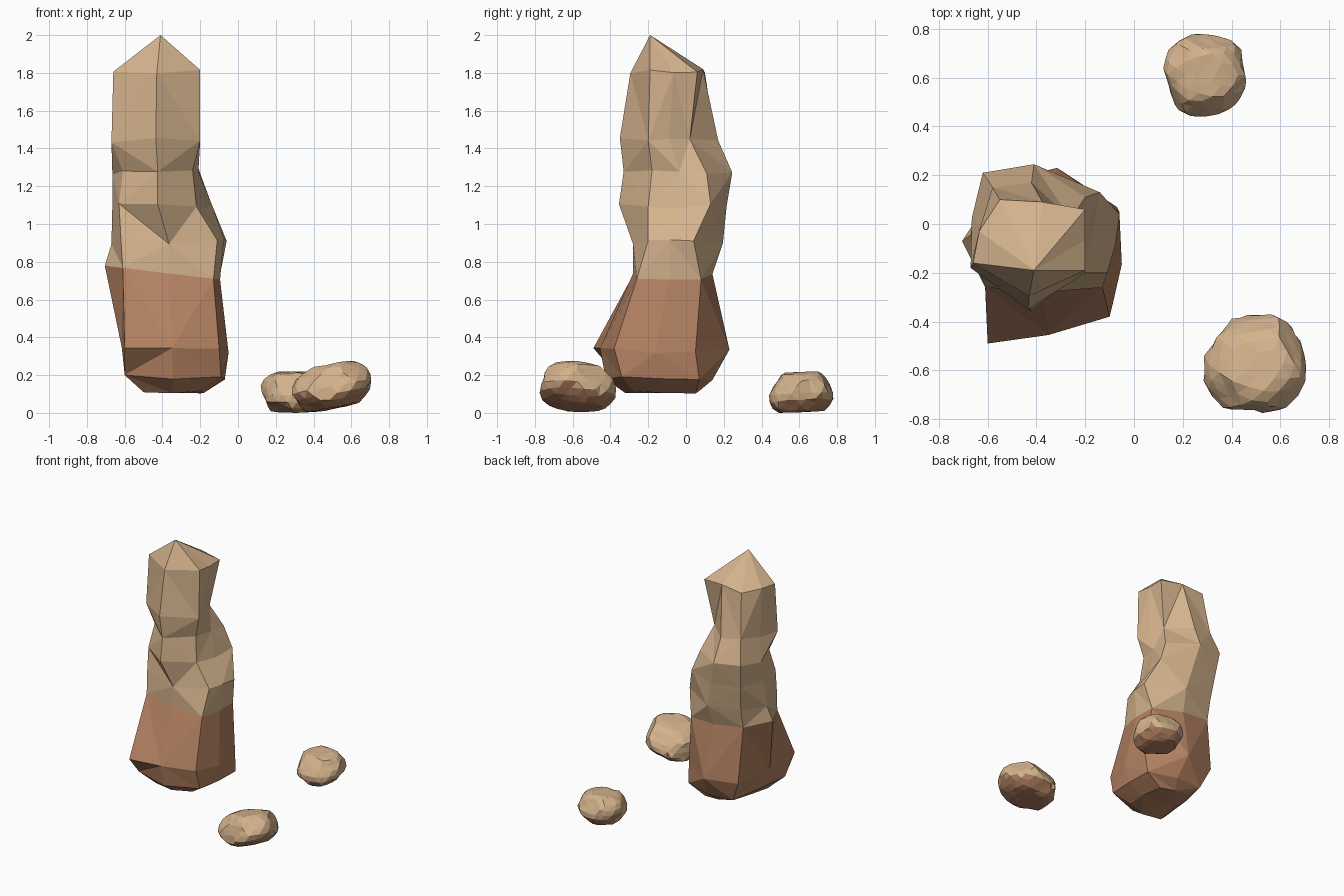
import bpy, bmesh, math, random
from mathutils import Vector

cube = bpy.data.objects.get("Cube")
if cube:
    bpy.data.objects.remove(cube, do_unlink=True)


def make_material(name, colour):
    mat = bpy.data.materials.new(name)
    mat.use_nodes = True
    mat.diffuse_color = (*colour, 1)
    shader = next(n for n in mat.node_tree.nodes if n.type == 'BSDF_PRINCIPLED')
    shader.inputs["Base Color"].default_value = (*colour, 1)
    return mat


MATERIALS = [make_material("tan_sandstone", (0.66, 0.45, 0.265)),
             make_material("brown_sandstone", (0.45, 0.22, 0.12))]


def finish(name, bm, is_brown):
    """Turn a bmesh into a flat-shaded object, with brown faces chosen by a rule."""
    bmesh.ops.triangulate(bm, faces=bm.faces[:])
    bmesh.ops.recalc_face_normals(bm, faces=bm.faces[:])
    for face in bm.faces:
        face.smooth = False
        face.material_index = int(is_brown(face))
    mesh = bpy.data.meshes.new(name)
    bm.to_mesh(mesh)
    bm.free()
    for mat in MATERIALS:
        mesh.materials.append(mat)
    obj = bpy.data.objects.new(name, mesh)
    bpy.context.scene.collection.objects.link(obj)
    return obj


# Rock pillar rings: height, four corners (front -x, front +x, back +x, back -x),
# then how far the middle of the front, +x, back and -x sides bulges out
RINGS = [
    (0.12, (-.50, -.30), (-.20, -.28), (-.20, .05), (-.45, .05), (.03, .02, .02, .02)),
    (0.19, (-.60, -.37), (-.09, -.34), (-.07, .07), (-.50, .13), (.07, .01, .04, .03)),
    (0.33, (-.60, -.49), (-.10, -.38), (-.06, .05), (-.57, .17), (.02, .03, .12, .03)),
    (0.74, (-.61, -.26), (-.13, -.26), (-.10, .08), (-.58, .12), (.02, .02, .04, .11)),
    (0.91, (-.62, -.24), (-.11, -.20), (-.06, .04), (-.58, .15), (.06, .01, .10, .07)),
    (1.09, (-.63, -.21), (-.22, -.20), (-.14, .13), (-.60, .18), (.15, .01, .06, .05)),
    (1.28, (-.61, -.16), (-.24, -.18), (-.20, .11), (-.62, .21), (.16, .01, .085, .05)),
    (1.45, (-.67, -.18), (-.20, -.20), (-.26, .02), (-.58, .15), (.16, .01, .085, .01)),
    (1.81, (-.66, -.16), (-.20, -.19), (-.20, .06), (-.55, .10), (.12, .00, .01, .03)),
]
SPLIT_RING = 3
SLOPE = 0.12
OUTWARD = [Vector((0, -1)), Vector((1, 0)), Vector((0, 1)), Vector((-1, 0))]


def ring_points(z, corners, bulges):
    """Alternate the corners with bulged side middles."""
    points = []
    for i, bulge in enumerate(bulges):
        here, there = Vector(corners[i]), Vector(corners[(i + 1) % 4])
        middle = (here + there) / 2 + OUTWARD[i] * bulge
        points += [Vector((*here, z)), Vector((*middle, z))]
    return points


def build_pillar():
    rng = random.Random(4)
    bm = bmesh.new()
    loops = []
    for index, (z, *corners, bulges) in enumerate(RINGS):
        points = ring_points(z, corners, bulges)
        for p in points:
            if index == SPLIT_RING:      # the colour line slopes down to one side
                p.z -= SLOPE * (p.x + 0.38)
            else:
                p.z += rng.uniform(-0.02, 0.02)
        loops.append([bm.verts.new(p) for p in points])

    bm.faces.new(loops[0][::-1])
    sides = len(loops[0])
    for index, (lower, upper) in enumerate(zip(loops, loops[1:])):
        for i in range(sides):
            j = (i + 1) % sides
            # alternate the diagonal so the facets look chipped
            if (i + index) % 2:
                tris = ((lower[i], lower[j], upper[j]), (lower[i], upper[j], upper[i]))
            else:
                tris = ((lower[i], lower[j], upper[i]), (lower[j], upper[j], upper[i]))
            for tri in tris:
                bm.faces.new(tri)
    peak = bm.verts.new((-0.41, -0.19, 2.0))
    for i in range(sides):
        bm.faces.new((loops[-1][i], loops[-1][(i + 1) % sides], peak))

    def below_line(face):
        return max(v.co.z + SLOPE * (v.co.x + 0.38) for v in face.verts) < 0.745

    return finish("rock_pillar", bm, below_line)


# Loose stones: chipped icospheres leaned along x and y, then fitted to a box
def fit(points, axis, low, high):
    """Stretch points along one axis to fill the range low..high."""
    start = min(p[axis] for p in points)
    size = max(p[axis] for p in points) - start
    for p in points:
        p[axis] = low + (p[axis] - start) / size * (high - low)


def build_stone(name, seed, lean, flat, box):
    rng = random.Random(seed)
    bm = bmesh.new()
    bmesh.ops.create_icosphere(bm, subdivisions=3, radius=1)
    # flat resting side and a softer flat top
    chips = [(Vector((0, 0, -1)), flat), (Vector((0, 0, 1)), flat + 0.1)]
    for _ in range(22):
        normal = Vector([rng.gauss(0, 1) for _ in range(3)]).normalized()
        chips.append((normal, rng.uniform(0.83, 0.95)))
    for vert in bm.verts:
        for normal, depth in chips:          # press the surface flat on each chip
            over = vert.co.dot(normal) - depth
            if over > 0:
                vert.co -= normal * over
        vert.co *= rng.uniform(0.975, 1.015)
        vert.co.z += vert.co.x * lean[0] + vert.co.y * lean[1]
    bmesh.ops.dissolve_limit(bm, angle_limit=math.radians(9),
                             verts=bm.verts[:], edges=bm.edges[:])
    points = [v.co for v in bm.verts]
    for axis, (low, high) in enumerate(box):
        fit(points, axis, low, high)

    def underside(face):
        return face.normal.z < -0.4 or face.calc_center_median().z < 0.04

    bm.normal_update()
    return finish(name, bm, underside)


build_pillar()
build_stone("front_stone", 3, (0.27, -0.08), 0.75,
            ((0.285, 0.705), (-0.775, -0.37), (0.005, 0.275)))
build_stone("back_stone", 8, (0.0, 0.06), 0.68,
            ((0.12, 0.46), (0.44, 0.78), (0.0, 0.22)))
